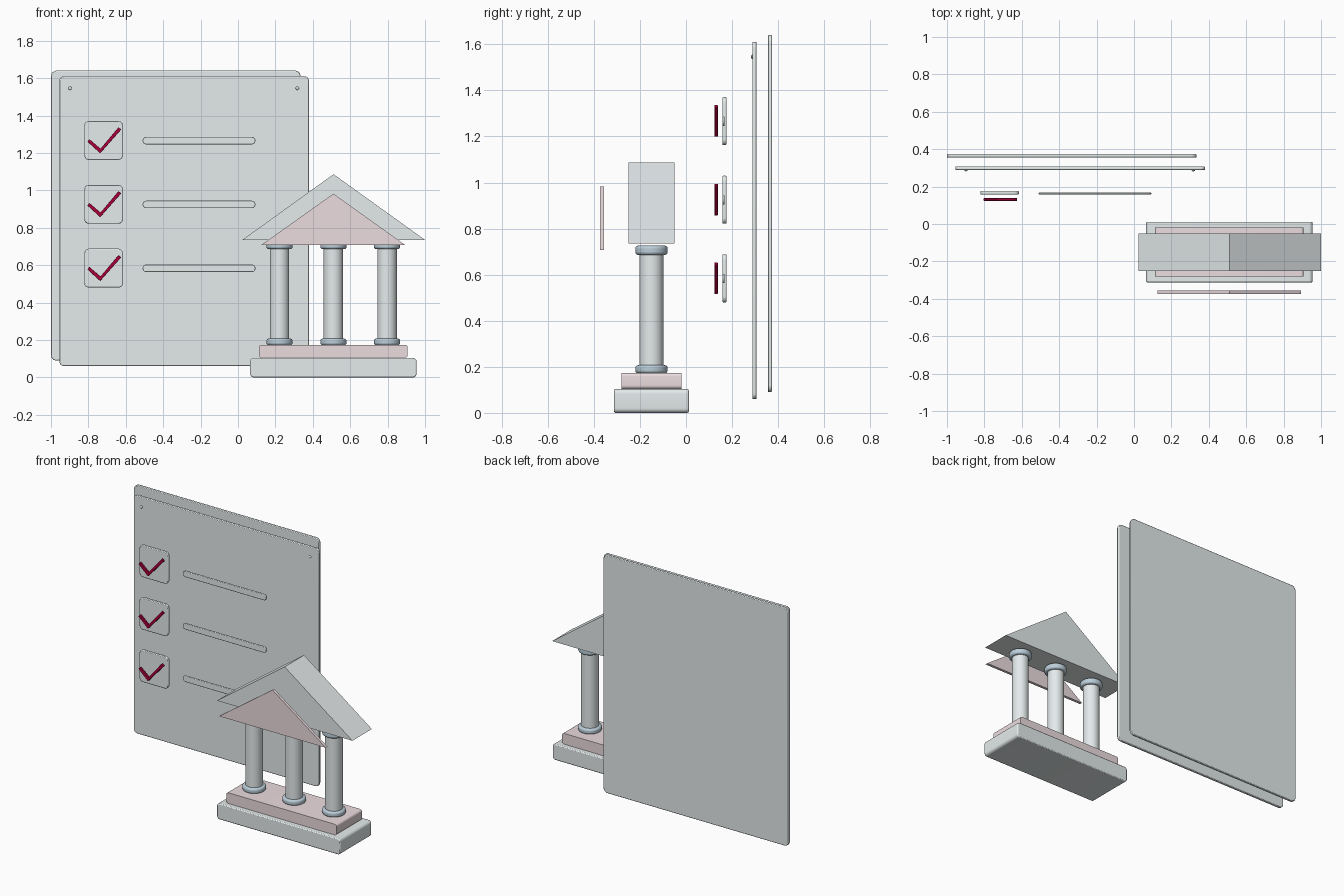
import bpy, bmesh, math

if "Cube" in bpy.data.objects:
    bpy.data.objects.remove(bpy.data.objects["Cube"])


def material(name, rgb):
    m = bpy.data.materials.new(name)
    m.diffuse_color = (*rgb, 1)
    m.use_nodes = True
    m.node_tree.nodes["Principled BSDF"].inputs["Base Color"].default_value = m.diffuse_color
    return m


PALE = material("pale_grey", (0.78, 0.83, 0.84))
PINK = material("dusty_pink", (0.84, 0.72, 0.74))
RED = material("deep_red", (0.4, 0.0, 0.04))
BLUE = material("slate_blue", (0.5, 0.62, 0.7))


def finish(name, bm, mat, bevel=0.0, segments=2):
    bmesh.ops.recalc_face_normals(bm, faces=bm.faces)
    me = bpy.data.meshes.new(name)
    bm.to_mesh(me)
    bm.free()
    me.materials.append(mat)
    ob = bpy.data.objects.new(name, me)
    bpy.context.collection.objects.link(ob)
    if bevel:
        mod = ob.modifiers.new("edge_round", 'BEVEL')
        mod.width, mod.segments, mod.limit_method = bevel, segments, 'ANGLE'
    return ob


def extrude_xz(name, points, y0, y1, mat, bevel=0.0):
    """Extrude an outline in the front plane from y0 to y1."""
    bm = bmesh.new()
    face = bm.faces.new([bm.verts.new((x, y0, z)) for x, z in points])
    new = bmesh.ops.extrude_face_region(bm, geom=[face])["geom"]
    verts = [v for v in new if isinstance(v, bmesh.types.BMVert)]
    bmesh.ops.translate(bm, verts=verts, vec=(0, y1 - y0, 0))
    return finish(name, bm, mat, bevel)


def rounded(x0, x1, z0, z1, r, n=6):
    """Outline of a rectangle with rounded corners."""
    pts = []
    corners = ((x1 - r, z1 - r), (x0 + r, z1 - r), (x0 + r, z0 + r), (x1 - r, z0 + r))
    for i, (cx, cz) in enumerate(corners):
        for k in range(n + 1):
            a = math.pi / 2 * (i + k / n)
            pts.append((cx + r * math.cos(a), cz + r * math.sin(a)))
    return pts


def cylinder(name, x, y, z0, z1, r, mat, bevel=0.0):
    bm = bmesh.new()
    bmesh.ops.create_cone(bm, cap_ends=True, segments=48, radius1=r, radius2=r, depth=z1 - z0)
    bmesh.ops.translate(bm, verts=bm.verts, vec=(x, y, (z0 + z1) / 2))
    return finish(name, bm, mat, bevel, 4)


# Two sheets of paper
extrude_xz("back_sheet", rounded(-1.0, 0.335, 0.09, 1.64, 0.03), 0.355, 0.373, PALE, 0.004)
extrude_xz("front_sheet", rounded(-0.955, 0.38, 0.06, 1.61, 0.025), 0.288, 0.307, PALE, 0.004)

# Small pins in the top corners
for side, x in (("left", -0.898), ("right", 0.317)):
    bm = bmesh.new()
    bmesh.ops.create_uvsphere(bm, u_segments=16, v_segments=8, radius=0.009)
    bmesh.ops.scale(bm, verts=bm.verts, vec=(1, 0.6, 1))
    bmesh.ops.translate(bm, verts=bm.verts, vec=(x, 0.287, 1.546))
    finish(side + "_pin", bm, PALE)

# Checklist rows: box, tick and text bar
TICK = [(-0.068, -0.007), (0.0, -0.069), (0.113, 0.058), (0.098, 0.070), (0.002, -0.044), (-0.058, 0.007)]
for i in range(3):
    z = 1.267 - 0.3415 * i
    extrude_xz(f"check_box_{i + 1}", rounded(-0.822, -0.615, z - 0.104, z + 0.104, 0.025),
               0.158, 0.176, PALE, 0.004)
    extrude_xz(f"tick_{i + 1}", [(-0.737 + x, z + h) for x, h in TICK], 0.124, 0.138, RED, 0.002)
    extrude_xz(f"text_bar_{i + 1}", rounded(-0.51, 0.093, z - 0.021, z + 0.019, 0.0195),
               0.158, 0.168, PALE, 0.003)

# Building steps
extrude_xz("lower_step", rounded(0.065, 0.955, 0.0, 0.104, 0.02), -0.312, 0.012, PALE, 0.006)
extrude_xz("upper_step", rounded(0.112, 0.907, 0.104, 0.174, 0.015), -0.28, -0.019, PINK)

# Columns with base and cap rings
for i, x in enumerate((0.222, 0.51, 0.797)):
    cylinder(f"column_{i + 1}", x, -0.15, 0.17, 0.725, 0.052, PALE)
    cylinder(f"column_base_{i + 1}", x, -0.15, 0.172, 0.207, 0.07, BLUE, 0.012)
    cylinder(f"column_cap_{i + 1}", x, -0.15, 0.686, 0.726, 0.07, BLUE, 0.012)

# Gabled roof and the triangular panel in front of it
extrude_xz("roof", [(0.023, 0.735), (1.0, 0.735), (0.511, 1.086)], -0.25, -0.05, PALE)
extrude_xz("pediment_panel", [(0.125, 0.708), (0.894, 0.708), (0.51, 0.982)], -0.373, -0.355, PINK)

# Smooth the rounded surfaces, keep hard edges
bpy.ops.object.select_all(action='SELECT')
bpy.context.view_layer.objects.active = bpy.context.selected_objects[0]
bpy.ops.object.shade_smooth_by_angle(angle=math.radians(30))
